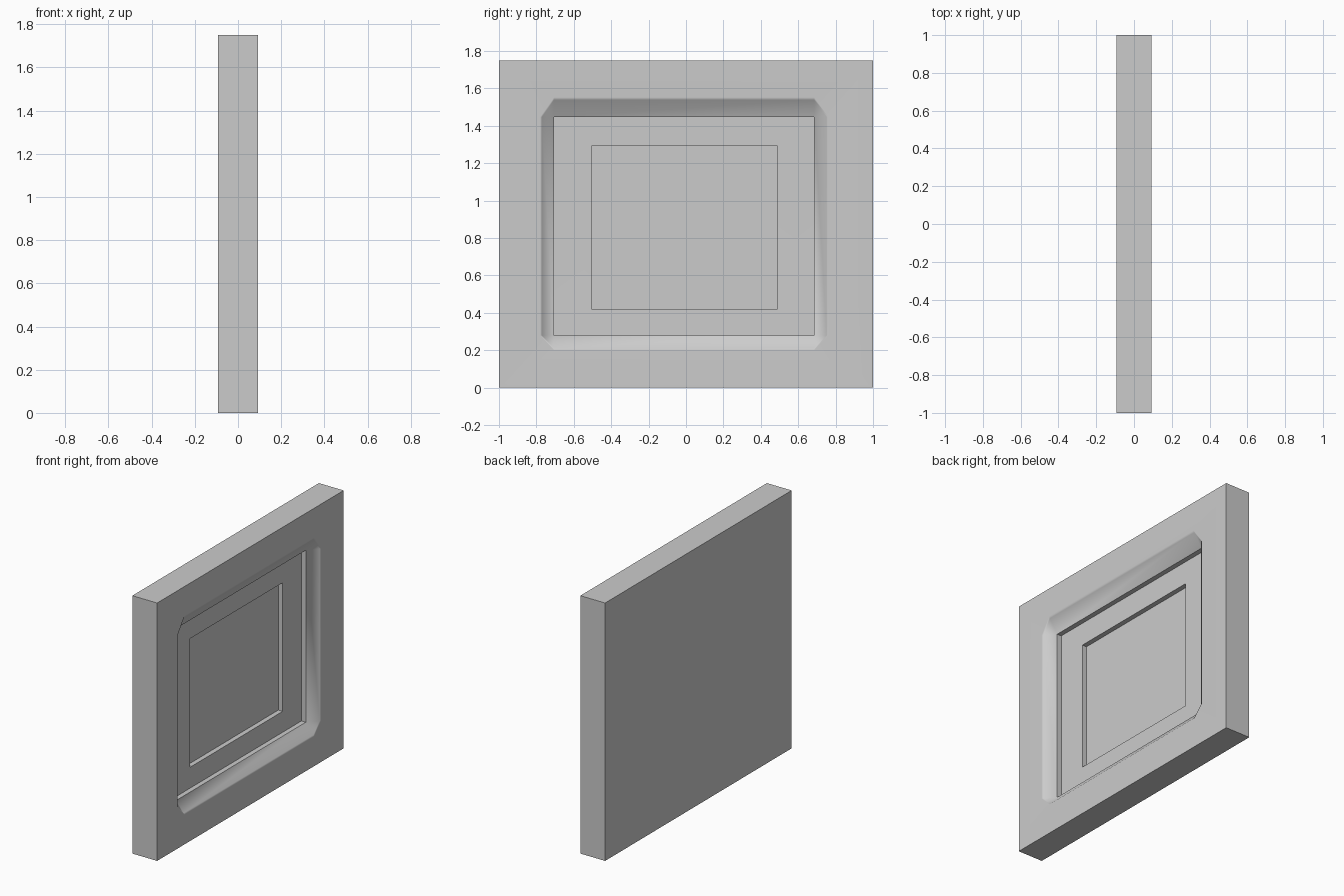
import bpy, bmesh

if "Cube" in bpy.data.objects:
    bpy.data.objects.remove(bpy.data.objects["Cube"])

FACE = 0.093          # half thickness of the panel


def rect(x, y0, y1, z0, z1):
    """Rectangle ring with doubled corners, so it can join a cut-corner ring."""
    pts = [(y0, z0), (y1, z0), (y1, z1), (y0, z1)]
    return [(x, y, z) for y, z in pts for _ in range(2)]


def cut_rect(x, outer, inner):
    """Eight-sided ring: the outer rectangle with corners cut at the inner sizes."""
    a0, a1, b0, b1 = outer
    c0, c1, d0, d1 = inner
    return [(x, y, z) for y, z in [(a0, d0), (c0, b0), (c1, b0), (a1, d0),
                                   (a1, d1), (c1, b1), (c0, b1), (a0, d1)]]


opening = (-0.78, 0.762, 0.20, 1.552)
ledge = (-0.706, 0.685, 0.28, 1.447)
centre = (-0.505, 0.488, 0.42, 1.293)

lip = cut_rect(FACE, opening, ledge)
slope_foot = rect(FACE - 0.064, *ledge)
# softened rim just inside the lip
rim = [(FACE - 0.006, p[1] + (q[1] - p[1]) * 0.13, p[2] + (q[2] - p[2]) * 0.13)
       for p, q in zip(lip, slope_foot)]

# rings from the back, around the front frame and down into the stepped recess
rings = [
    rect(-FACE, -1, 1, 0, 1.75),
    rect(FACE, -1, 1, 0, 1.75),
    lip, rim, slope_foot,
    rect(FACE - 0.097, *ledge),
    rect(FACE - 0.099, *centre),
    rect(FACE - 0.132, *centre),
]

bm = bmesh.new()
loops = [[bm.verts.new(p) for p in ring] for ring in rings]
for a, b in zip(loops, loops[1:]):
    for i in range(8):
        j = (i + 1) % 8
        bm.faces.new((a[i], a[j], b[j], b[i]))
bm.faces.new(loops[0])     # back
bm.faces.new(loops[-1])    # recess floor
bmesh.ops.remove_doubles(bm, verts=bm.verts, dist=0.0005)
bmesh.ops.recalc_face_normals(bm, faces=bm.faces)

mesh = bpy.data.meshes.new("recessed_panel")
bm.to_mesh(mesh)
bm.free()
panel = bpy.data.objects.new("recessed_panel", mesh)
bpy.context.collection.objects.link(panel)
bpy.context.view_layer.objects.active = panel
panel.select_set(True)

# smooth rim, flat frame
bpy.ops.object.shade_smooth_by_angle(angle=0.79)
weighted = panel.modifiers.new("flat_frame", 'WEIGHTED_NORMAL')
weighted.keep_sharp = True
